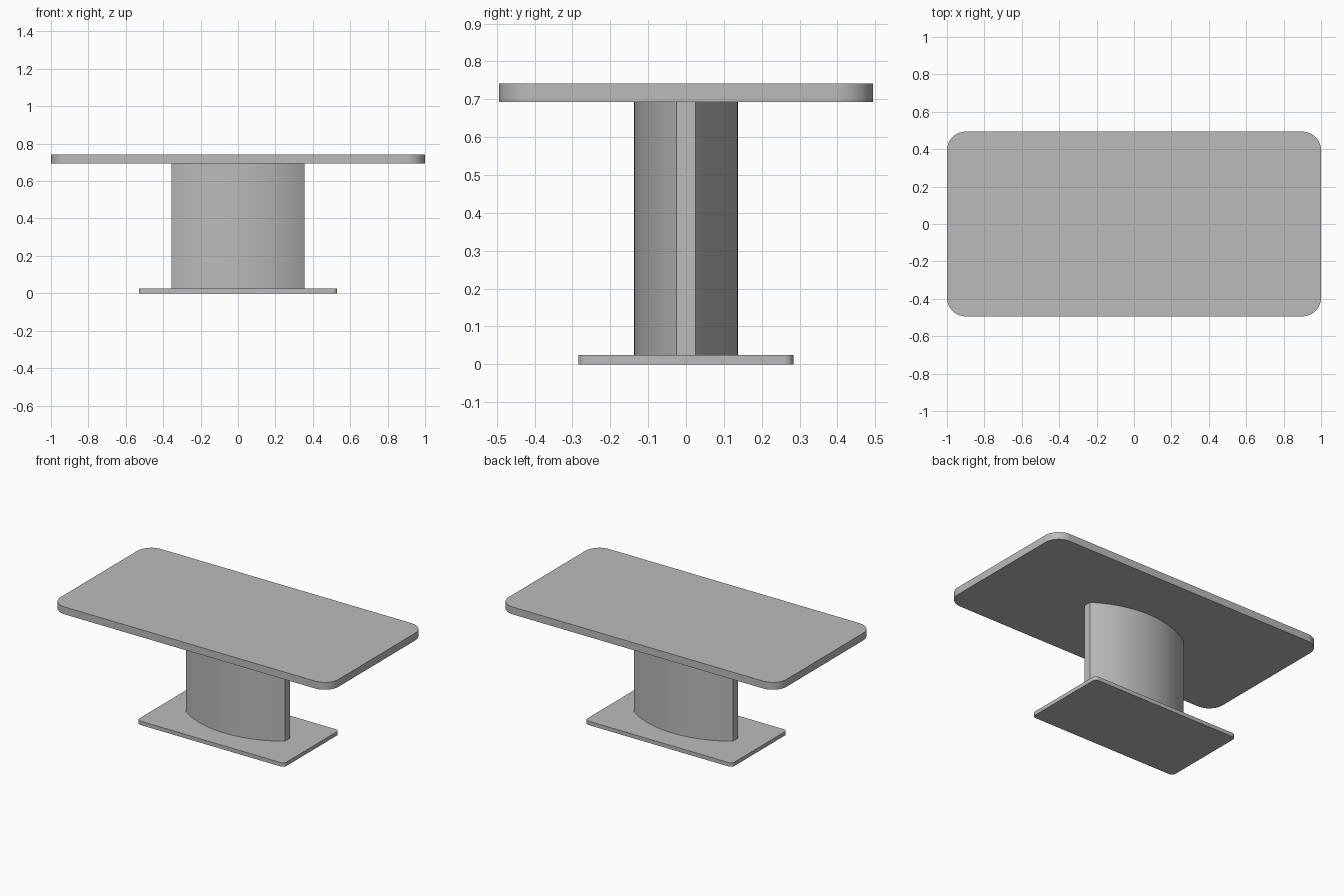
import bpy
import bmesh
from math import asin, atan2, cos, sin, pi

cube = bpy.data.objects.get("Cube")
if cube:
    bpy.data.objects.remove(cube, do_unlink=True)

# Single flat colour
grey = bpy.data.materials.new("plain grey")
grey.use_nodes = True
colour = (0.5, 0.5, 0.5, 1)
grey.diffuse_color = colour
grey.node_tree.nodes["Principled BSDF"].inputs["Base Color"].default_value = colour


def extrude_outline(name, outline, bottom, top):
    """Make a solid prism from a counter-clockwise outline."""
    bm = bmesh.new()
    face = bm.faces.new([bm.verts.new((x, y, bottom)) for x, y in outline])
    new = bmesh.ops.extrude_face_region(bm, geom=[face], use_keep_orig=True)["geom"]
    verts = [v for v in new if isinstance(v, bmesh.types.BMVert)]
    bmesh.ops.translate(bm, verts=verts, vec=(0, 0, top - bottom))
    bmesh.ops.recalc_face_normals(bm, faces=bm.faces)
    mesh = bpy.data.meshes.new(name)
    bm.to_mesh(mesh)
    bm.free()
    mesh.materials.append(grey)
    obj = bpy.data.objects.new(name, mesh)
    bpy.context.collection.objects.link(obj)
    bpy.ops.object.select_all(action="DESELECT")
    obj.select_set(True)
    bpy.context.view_layer.objects.active = obj
    bpy.ops.object.shade_smooth_by_angle(angle=pi / 6)
    return obj


def rounded_rectangle(half_x, half_y, radius, steps):
    points = []
    for corner, (sx, sy) in enumerate([(1, 1), (-1, 1), (-1, -1), (1, -1)]):
        for i in range(steps + 1):
            a = (corner + i / steps) * pi / 2
            points.append((sx * (half_x - radius) + radius * cos(a),
                           sy * (half_y - radius) + radius * sin(a)))
    return points


def bowed_outline(half_x, half_y, end_half, steps):
    """Two shallow arcs joined by narrow flat ends."""
    rise = half_y - end_half
    radius = (half_x ** 2 + rise ** 2) / (2 * rise)
    sweep = asin(half_x / radius)
    back = []
    for i in range(steps + 1):
        a = sweep * (1 - 2 * i / steps)
        back.append((radius * sin(a), half_y - radius + radius * cos(a)))
    return back + [(-x, -y) for x, y in back]


# Table top, pedestal and floor plate
extrude_outline("table_top", rounded_rectangle(1, 0.494, 0.1, 12), 0.693, 0.741)
extrude_outline("pedestal", bowed_outline(0.355, 0.137, 0.025, 32), 0.025, 0.693)
extrude_outline("base_plate", rounded_rectangle(0.53, 0.284, 0.025, 8), 0, 0.025)
